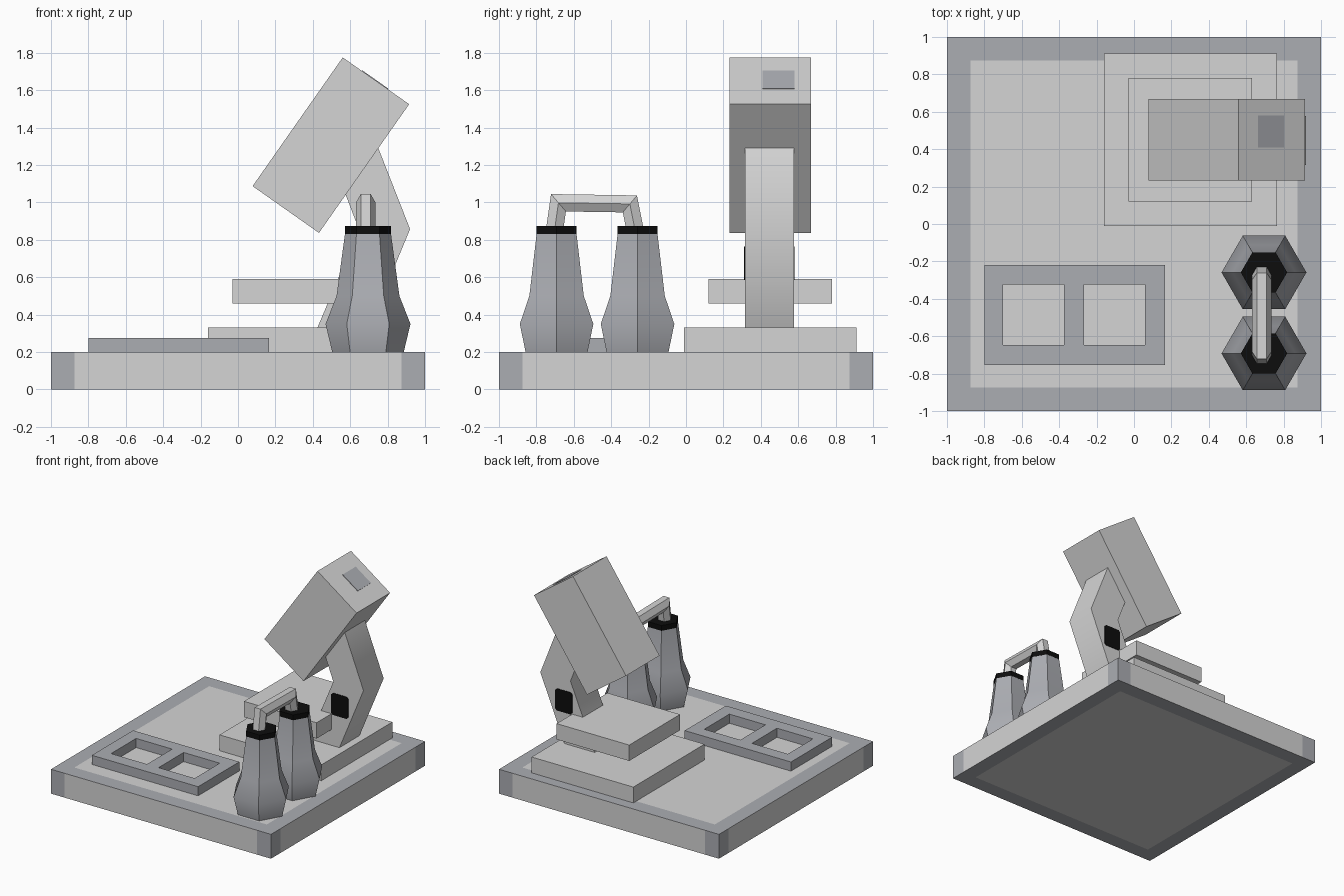
import bpy, bmesh, math
from mathutils import Vector

if "Cube" in bpy.data.objects:
    bpy.data.objects.remove(bpy.data.objects["Cube"])


def material(name, rgb):
    m = bpy.data.materials.new(name)
    m.diffuse_color = (*rgb, 1)
    m.use_nodes = True
    m.node_tree.nodes["Principled BSDF"].inputs["Base Color"].default_value = m.diffuse_color
    return m


LIGHT = material("light_grey", (0.66, 0.66, 0.66))
DARK = material("cool_grey", (0.41, 0.42, 0.45))
BLACK = material("black", (0.004, 0.004, 0.004))


def finish(name, bm, mats, smooth=None):
    bmesh.ops.recalc_face_normals(bm, faces=bm.faces[:])
    me = bpy.data.meshes.new(name)
    bm.to_mesh(me)
    bm.free()
    for m in mats:
        me.materials.append(m)
    ob = bpy.data.objects.new(name, me)
    bpy.context.collection.objects.link(ob)
    if smooth:
        bpy.ops.object.select_all(action='DESELECT')
        ob.select_set(True)
        bpy.context.view_layer.objects.active = ob
        bpy.ops.object.shade_smooth_by_angle(angle=math.radians(smooth))
    return ob


def loft(name, rings, mat, smooth=None):
    """Skin a list of equal-sized point rings and cap both ends."""
    bm = bmesh.new()
    vs = [[bm.verts.new(p) for p in r] for r in rings]
    n = len(vs[0])
    for a, b in zip(vs, vs[1:]):
        for i in range(n):
            j = (i + 1) % n
            bm.faces.new((a[i], a[j], b[j], b[i]))
    bm.faces.new(vs[0])
    bm.faces.new(vs[-1])
    return finish(name, bm, [mat], smooth)


def prism(name, profile, y0, y1, mat, smooth=None):
    """Extrude an x-z profile along y."""
    return loft(name, [[(x, y, z) for x, z in profile] for y in (y0, y1)], mat, smooth)


def box(name, x0, x1, y0, y1, z0, z1, mat):
    return prism(name, [(x0, z0), (x1, z0), (x1, z1), (x0, z1)], y0, y1, mat)


# Base slab: light panels with darker worn borders and corners
bm = bmesh.new()
bmesh.ops.create_cube(bm, size=2)
for v in bm.verts:
    v.co.z = 0.1 + 0.1 * v.co.z
E = 0.875
for axis in (Vector((1, 0, 0)), Vector((0, 1, 0))):
    for s in (-E, E):
        bmesh.ops.bisect_plane(bm, geom=bm.verts[:] + bm.edges[:] + bm.faces[:],
                               plane_co=axis * s, plane_no=axis)
for f in bm.faces:
    c, n = f.calc_center_median(), f.normal
    in_x = abs(c.x) < E or abs(n.x) > 0.5
    in_y = abs(c.y) < E or abs(n.y) > 0.5
    f.material_index = 0 if in_x and in_y else 1
finish("base_slab", bm, [LIGHT, DARK])

# Microscope foot, stage, bent arm and tilted head
box("microscope_foot", -0.16, 0.765, -0.012, 0.912, 0.19, 0.33, LIGHT)
box("microscope_stage", -0.03, 0.63, 0.12, 0.78, 0.46, 0.59, LIGHT)
prism("microscope_arm", [(0.412, 0.30), (0.689, 0.30), (0.92, 0.857), (0.72, 1.367),
                         (0.53, 1.16), (0.646, 0.857)], 0.315, 0.577, LIGHT, 50)
prism("microscope_head", [(0.56, 1.775), (0.915, 1.525), (0.433, 0.837), (0.078, 1.087)],
      0.232, 0.667, LIGHT)

# Eyepiece plate on the upper end of the head
a, b = Vector((0.662, 1.703)), Vector((0.80, 1.606))
n = Vector((0.576, 0.817)) * 0.004
prism("eyepiece", [a - n, b - n, b + n, a + n], 0.41, 0.58, DARK)

# Focus knob plates on both sides of the arm, with clipped corners
kx, kz, w, h, c = 0.706, 0.675, 0.078, 0.09, 0.015
knob = [(kx + sx * dx, kz + sz * dz) for sx, sz, pts in (
    (1, 1, ((w, h - c), (w - c, h))), (-1, 1, ((w - c, h), (w, h - c))),
    (-1, -1, ((w, h - c), (w - c, h))), (1, -1, ((w - c, h), (w, h - c))))
    for dx, dz in pts]
prism("knob_front", knob, 0.311, 0.318, BLACK)
prism("knob_back", knob, 0.574, 0.581, BLACK)

# Sample tray: a frame with two square openings
bm = bmesh.new()
xs, ys = (-0.80, -0.70, -0.373, -0.268, 0.06, 0.166), (-0.755, -0.648, -0.323, -0.22)
g = [[bm.verts.new((x, y, 0.19)) for y in ys] for x in xs]
for i in range(5):
    for j in range(3):
        if not (i in (1, 3) and j == 1):
            bm.faces.new((g[i][j], g[i + 1][j], g[i + 1][j + 1], g[i][j + 1]))
ext = bmesh.ops.extrude_face_region(bm, geom=bm.faces[:], use_keep_orig=True)
for v in ext["geom"]:
    if isinstance(v, bmesh.types.BMVert):
        v.co.z = 0.275
finish("sample_tray", bm, [DARK])


# Two hexagonal bottles with black caps
def hexagon(cx, cy, r, z):
    return [(cx + r * math.cos(math.tau * i / 6), cy + r * math.sin(math.tau * i / 6), z)
            for i in range(6)]


BX = 0.695
for tag, by in (("front", -0.692), ("back", -0.259)):
    loft("bottle_" + tag, [hexagon(BX, by, r, z) for r, z in
                           ((0.19, 0.195), (0.227, 0.35), (0.168, 0.50), (0.122, 0.84))],
         DARK, 45)
    loft("bottle_cap_" + tag, [hexagon(BX, by, 0.124, z) for z in (0.83, 0.873)], BLACK)

# Hexagonal tube joining the two bottles, mitred at its corners
path = [Vector(p) for p in ((-0.703, 0.85), (-0.682, 0.998), (-0.30, 0.992), (-0.272, 0.85))]
rings = []
for i, p in enumerate(path):
    d0 = (p - path[max(i - 1, 0)]) if i else path[1] - p
    d1 = (path[i + 1] - p) if i < 3 else d0
    d0, d1 = d0.normalized(), d1.normalized()
    t = (d0 + d1).normalized()
    side = Vector((-t.y, t.x)) / t.dot(d0)
    ring = []
    for k in range(6):
        ang = math.tau * k / 6
        q = p + side * 0.053 * math.sin(ang)
        ring.append((0.683 + 0.053 * math.cos(ang), q.x, q.y))
    rings.append(ring)
loft("connecting_tube", rings, LIGHT)
